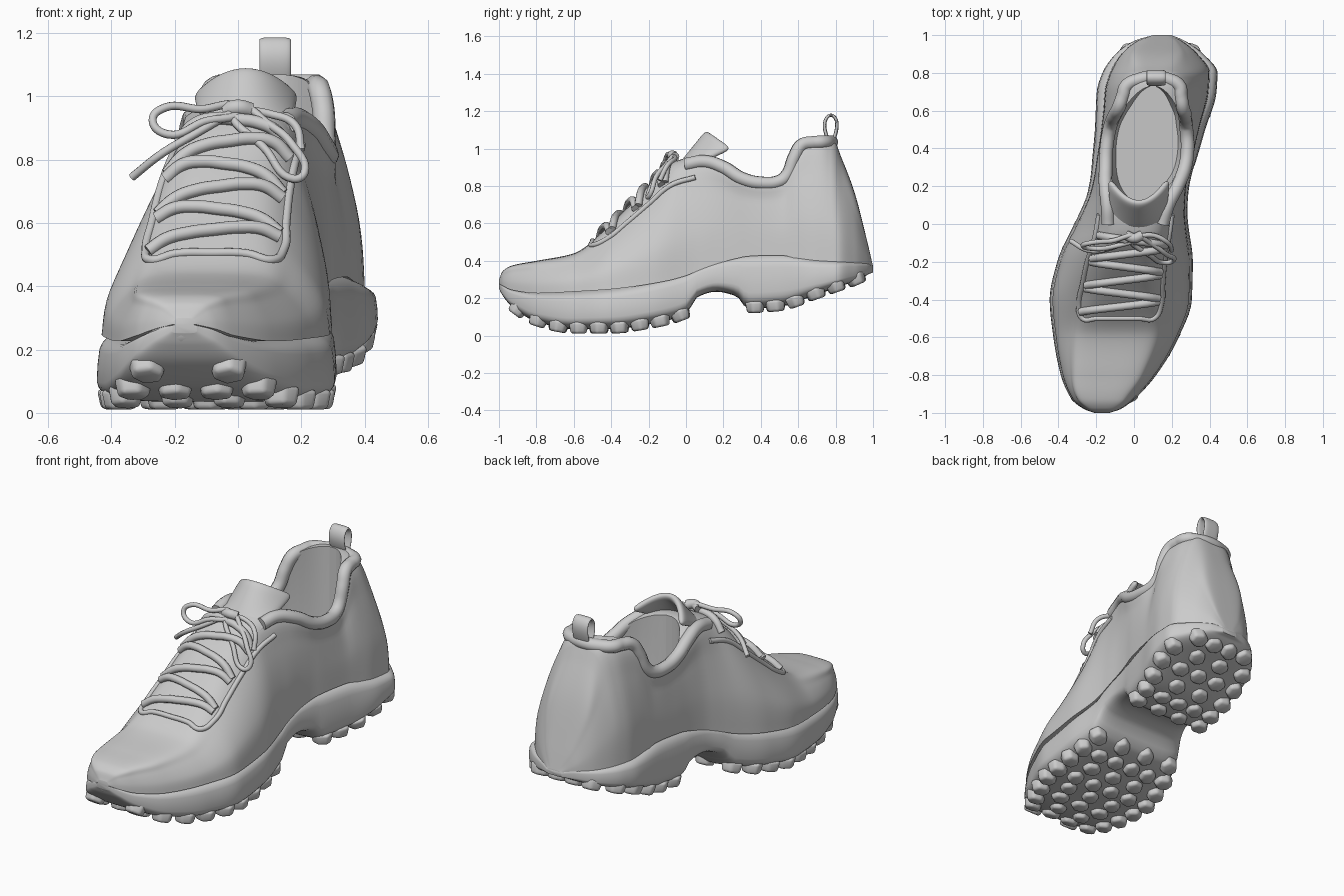
import bpy, bmesh, math, random
from mathutils import Vector, Matrix

if "Cube" in bpy.data.objects:
    bpy.data.objects.remove(bpy.data.objects["Cube"])

random.seed(4)

# Sole stations along the length: y, bottom z, top z, left x, right x
SOLE = [(-1, .24, .28, -.21, -.13), (-.98, .19, .27, -.265, -.07), (-.93, .13, .25, -.33, 0),
        (-.8, .05, .235, -.39, .12), (-.6, .01, .245, -.43, .24), (-.4, .01, .265, -.45, .31),
        (-.2, .035, .30, -.41, .315), (0, .09, .35, -.32, .29), (.06, .18, .375, -.29, .285),
        (.16, .21, .41, -.25, .29), (.27, .185, .435, -.23, .31), (.33, .12, .445, -.225, .33),
        (.5, .13, .45, -.21, .38), (.7, .195, .42, -.20, .44), (.8, .23, .41, -.17, .445),
        (.9, .265, .40, -.10, .37), (.97, .30, .39, 0, .27), (1, .325, .365, .10, .2)]
# Upper stations: y, top z, centre x of the top, half width of the top
TOP = [(-1, .30, -.17, .02), (-.98, .345, -.17, .06), (-.93, .375, -.17, .11), (-.8, .40, -.14, .16),
       (-.6, .44, -.10, .18), (-.4, .60, -.07, .15), (-.2, .80, -.04, .14), (-.05, .935, 0, .14),
       (.1, .965, .02, .16), (.2, .935, .04, .19), (.3, .875, .06, .21), (.42, .85, .07, .215),
       (.52, .865, .075, .20), (.58, .99, .085, .185), (.63, 1.06, .09, .165), (.73, 1.07, .10, .14),
       (.79, 1.055, .105, .11), (.82, .98, .11, .10), (.9, .77, .12, .11), (.97, .5, .14, .07),
       (1, .37, .15, .02)]


def interp(table, y):
    """Monotone cubic interpolation of every column of a station table."""
    y = max(-1, min(1, y))
    k = max(i for i in range(len(table) - 1) if table[i][0] <= y)
    a, b = table[k], table[k + 1]
    h = b[0] - a[0]
    t = (y - a[0]) / h

    def slope(i, c):
        return (table[i + 1][c] - table[i][c]) / (table[i + 1][0] - table[i][0])

    def tangent(i, c):
        if i == 0 or i == len(table) - 1:
            return slope(min(i, len(table) - 2), c)
        p, q = slope(i - 1, c), slope(i, c)
        return 0 if p * q <= 0 else 2 * p * q / (p + q)

    return [(2*t**3 - 3*t*t + 1) * a[c] + (t**3 - 2*t*t + t) * h * tangent(k, c)
            + (3*t*t - 2*t**3) * b[c] + (t**3 - t*t) * h * tangent(k + 1, c) for c in range(1, len(a))]


def upper_pt(y, u):
    """Point on the upper: u runs 0..1 from the left base over the top to the right base."""
    zb, zs, xl, xr = interp(SOLE, y)
    zt, tc, tw = interp(TOP, y)
    c, inset = (xl + xr) / 2, .95 - .09 * max(0, min(1, (y - .1) / .5))
    hw, h = (xr - xl) / 2 * inset, zt - zs
    half = [(0, -.05), (.1, .3), (.5, .68), (1, .95)]
    left = [((c - hw) + f * (tc - tw - c + hw), zs + g * h) for f, g in half]
    right = [((c + hw) + f * (tc + tw - c - hw), zs + g * h) for f, g in reversed(half)]
    pts = left + [(tc, zt)] + right
    s = min(u * 8, 7.9999)
    i, t = int(s), s - int(s)
    p = [Vector(pts[max(0, min(8, i + d))]) for d in (-1, 0, 1, 2)]
    v = p[1] + .5 * t * (p[2] - p[0] + t * (2*p[0] - 5*p[1] + 4*p[2] - p[3] + t * (3*(p[1] - p[2]) + p[3] - p[0])))
    return Vector((v.x, y, v.y))


def sole_ring(y, n=40):
    zb, zs, xl, xr = interp(SOLE, y)
    zb += min(.025, (zs - zb) * .3)
    ring = []
    for i in range(n):
        a = 2 * math.pi * i / n
        ca, sa = math.cos(a), math.sin(a)
        px, pz = math.copysign(abs(ca) ** .45, ca), math.copysign(abs(sa) ** .45, sa)
        ring.append(((xl + xr) / 2 + (xr - xl) / 2 * px * (.985 - .025 * pz), y, (zb + zs) / 2 + (zs - zb) / 2 * pz))
    return ring


def new_object(name, bm):
    bmesh.ops.recalc_face_normals(bm, faces=bm.faces)
    me = bpy.data.meshes.new(name)
    bm.to_mesh(me)
    bm.free()
    ob = bpy.data.objects.new(name, me)
    bpy.context.collection.objects.link(ob)
    return ob


def loft(name, rings):
    bm = bmesh.new()
    vs = [[bm.verts.new(p) for p in r] for r in rings]
    n = len(rings[0])
    for a, b in zip(vs, vs[1:]):
        for i in range(n):
            bm.faces.new((a[i], a[(i + 1) % n], b[(i + 1) % n], b[i]))
    bm.faces.new(vs[0])
    bm.faces.new(vs[-1])
    return new_object(name, bm)


def smooth(ob, angle=50):
    bpy.ops.object.select_all(action='DESELECT')
    ob.select_set(True)
    bpy.context.view_layer.objects.active = ob
    bpy.ops.object.shade_smooth_by_angle(angle=math.radians(angle))


def tube(name, pts, radius, cyclic=False):
    cu = bpy.data.curves.new(name, 'CURVE')
    cu.dimensions, cu.bevel_depth, cu.bevel_resolution = '3D', radius, 3
    cu.use_fill_caps, cu.resolution_u = True, 8
    sp = cu.splines.new('BEZIER')
    sp.bezier_points.add(len(pts) - 1)
    for bp, p in zip(sp.bezier_points, pts):
        bp.co = p
        bp.handle_left_type = bp.handle_right_type = 'AUTO'
    sp.use_cyclic_u = cyclic
    ob = bpy.data.objects.new(name, cu)
    bpy.context.collection.objects.link(ob)
    return ob


def sheet(name, f, nu, nv, thick):
    """Grid surface from f(u, v) with thickness."""
    bm = bmesh.new()
    g = [[bm.verts.new(f(i / nu, j / nv)) for j in range(nv + 1)] for i in range(nu + 1)]
    for i in range(nu):
        for j in range(nv):
            bm.faces.new((g[i][j], g[i + 1][j], g[i + 1][j + 1], g[i][j + 1]))
    ob = new_object(name, bm)
    m = ob.modifiers.new('thickness', 'SOLIDIFY')
    m.thickness, m.offset = thick, 0
    m = ob.modifiers.new('round', 'SUBSURF')
    m.levels = m.render_levels = 2
    smooth(ob, 180)
    return ob


ys = [-math.cos(math.pi * i / 110) for i in range(111)]

# Midsole
smooth(loft('midsole', [sole_ring(y) for y in ys]))

# Upper, hollowed out by a foot cavity
upper = loft('upper', [[upper_pt(y, i / 48) for i in range(49)] for y in ys])
rings = []
for i in range(33):
    c = -math.cos(math.pi * i / 32)
    y = .425 + .305 * c
    zt, tc, tw = interp(TOP, y)
    w = max(.02, (tw - .01) * (1 - abs(c) ** 3) ** .5)
    zf = .44 + .05 * (y - .1)
    rings.append([(tc - w, y, 1.4), (tc - w, y, zf + .1), (tc - w * .8, y, zf),
                  (tc + w * .8, y, zf), (tc + w, y, zf + .1), (tc + w, y, 1.4)])
cutter = loft('foot_cavity_cutter', rings)
mod = upper.modifiers.new('cavity', 'BOOLEAN')
mod.object, mod.operation, mod.solver = cutter, 'DIFFERENCE', 'EXACT'
bpy.context.view_layer.objects.active = upper
upper.select_set(True)
bpy.ops.object.modifier_apply(modifier='cavity')
bpy.data.objects.remove(cutter)
smooth(upper, 45)

# Padded collar around the opening
rim = []
for side in (-1, 1):
    line = []
    for y in (0, .1, .2, .3, .4, .5, .54, .58, .62, .68, .73):
        zt, tc, tw = interp(TOP, y)
        line.append((tc + side * tw, y, zt - .035))
    rim += line if side < 0 else [(.03, .765, 1.035), (.1, .778, 1.035), (.18, .765, 1.035)] + line[::-1]
tube('collar_padding', rim, .036)

# Tongue: curved in plan so its sides wrap towards the ankle
def tongue_pt(u, v):
    s = 2 * u - 1
    return (.025 + .16 * s * (.85 + .15 * v), -.06 + .18 * v + .13 * s * s * v,
            .86 + .23 * v - .09 * s * s * v)
sheet('tongue', tongue_pt, 8, 5, .04)

# Heel pull tab loop
TAB = [(.768, 1.03), (.742, 1.09), (.738, 1.14), (.758, 1.178), (.785, 1.182), (.81, 1.15), (.806, 1.09), (.775, 1.01)]
sheet('pull_tab', lambda u, v: (.065 + .105 * u, *TAB[round(v * 7)]), 2, 7, .02)

# Toe bumper
bm = bmesh.new()
bmesh.ops.create_uvsphere(bm, u_segments=32, v_segments=16, radius=1,
                          matrix=Matrix.Translation((-.18, -.915, .265)) @ Matrix.Diagonal((.12, .085, .075, 1)))
smooth(new_object('toe_bumper', bm), 180)

# Throat edge of the lacing panel
edge = [upper_pt(y, .3) for y in (.05, -.08, -.2, -.32, -.42)] + [upper_pt(-.5, u) for u in (.35, .42, .5, .58, .65)] \
    + [upper_pt(y, .7) for y in (-.42, -.32, -.2, -.08, .05)]
tube('throat_edge', edge, .014)

# Laces crossing the throat
for k in range(6):
    y, skew = -.43 + .07 * k, .025 * (-1) ** k
    pts = [upper_pt(y + skew * (u - .5) * 6, u) + Vector((0, -.008, .008)) for u in (.32, .38, .44, .5, .56, .62, .68)]
    tube('lace_row_%d' % (k + 1), pts, .021)

# Bow: knot, two loops, two loose ends
K = (0, -.07, .96)
tube('bow_knot', [(-.04, -.06, .955), (0, -.075, .965), (.04, -.06, .955)], .026)
tube('bow_loop_left', [K, (-.12, -.09, .96), (-.23, -.1, .965), (-.27, -.115, .925), (-.22, -.13, .88), (-.11, -.12, .92)], .013, True)
tube('bow_loop_right', [K, (.1, -.11, .91), (.17, -.16, .85), (.21, -.19, .76), (.175, -.205, .74), (.09, -.17, .83)], .013, True)
tube('lace_end_left', [K, (-.13, -.13, .885), (-.24, -.14, .82), (-.335, -.09, .745)], .013)
tube('lace_end_right', [K, (.1, -.06, .945), (.18, -.1, .91), (.2, -.14, .83)], .013)

# Tread lugs following the curve of the sole
def lugs(name, y0, y1, rows):
    bm = bmesh.new()
    for r in range(rows):
        y = y0 + (y1 - y0) * r / (rows - 1)
        zb, zs, xl, xr = interp(SOLE, y)
        slope = math.atan2(interp(SOLE, y + .03)[0] - interp(SOLE, y - .03)[0], .06)
        xl, xr = xl + .062, xr - .062
        n = max(2, round((xr - xl) / .125) + r % 2)
        for i in range(n):
            x = xl + (xr - xl) * i / (n - 1)
            m = Matrix.Translation((x, y, zb + .032)) @ Matrix.Rotation(slope, 4, 'X') \
                @ Matrix.Rotation(random.uniform(0, 1), 4, 'Z') @ Matrix.Diagonal((1.08, .92, 1, 1))
            bmesh.ops.create_cone(bm, cap_ends=True, segments=6, radius1=.05, radius2=.062, depth=.062, matrix=m)
    ob = new_object(name, bm)
    bev = ob.modifiers.new('soft_edges', 'BEVEL')
    bev.width, bev.segments = .015, 3
    smooth(ob, 180)

lugs('forefoot_lugs', -.9, -.03, 9)
lugs('heel_lugs', .37, .91, 6)
